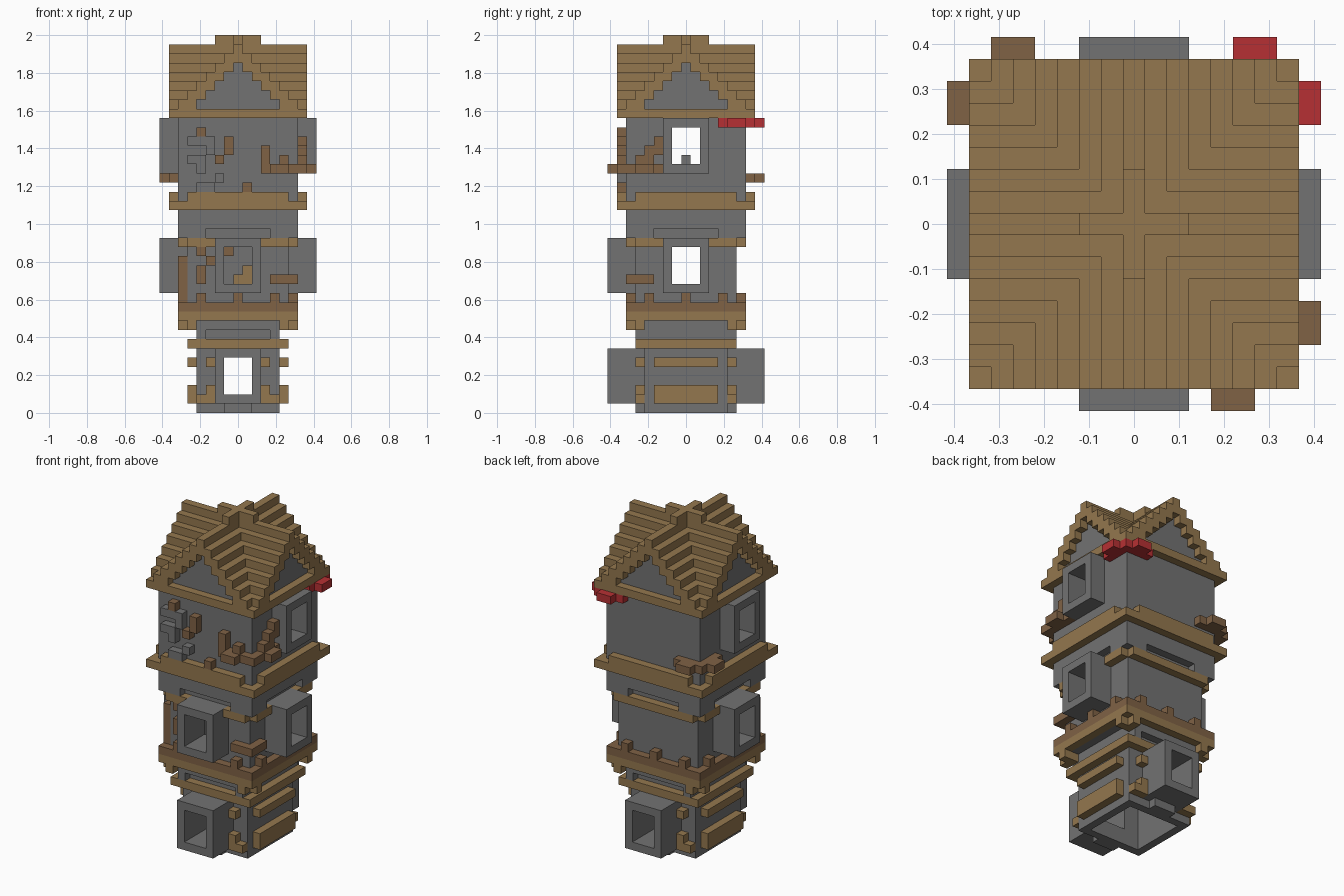
import bpy, bmesh
from mathutils import Vector

if "Cube" in bpy.data.objects:
    bpy.data.objects.remove(bpy.data.objects["Cube"])

U = 2 / 41          # edge of one building block
cells = {}          # block position -> part name
PARTS = {"stone_walls": "stone", "window_frames": "stone", "loose_stones": "stone",
         "gable_walls": "stone", "timber_beams": "timber", "roof": "timber",
         "indoor_stairs": "timber", "battlement": "bark", "branches": "bark",
         "red_awning": "red"}
COLOURS = {"stone": (0.17, 0.17, 0.17), "timber": (0.295, 0.185, 0.077),
           "bark": (0.215, 0.122, 0.06), "red": (0.47, 0.03, 0.033)}
FRONT, RIGHT, BACK, LEFT = range(4)
ALL = (FRONT, RIGHT, BACK, LEFT)


def box(part, x0, x1, y0, y1, z0, z1):
    """Fill a block range, ends included; no part means carve."""
    for x in range(x0, x1 + 1):
        for y in range(y0, y1 + 1):
            for z in range(z0, z1 + 1):
                if part:
                    cells[x, y, z] = part
                else:
                    cells.pop((x, y, z), None)


def side(part, sides, t0, t1, d0, d1, z0, z1):
    """Box placed on walls: t runs along the wall, d outward."""
    for s in sides:
        if s == FRONT:
            box(part, t0, t1, -d1, -d0, z0, z1)
        elif s == BACK:
            box(part, t0, t1, d0, d1, z0, z1)
        elif s == RIGHT:
            box(part, d0, d1, t0, t1, z0, z1)
        else:
            box(part, -d1, -d0, t0, t1, z0, z1)


def pair(part, sides, t0, t1, *rest):
    side(part, sides, t0, t1, *rest)
    side(part, sides, -t1, -t0, *rest)


def storey(r, z0, z1):
    box("stone_walls", -r, r, -r, r, z0, z1)


def corner_branch(part, sx, sy, z, near, a, b):
    """L-shaped ledge wrapped round a tower corner."""
    for k in range(near, 8):
        cells[sx * k, sy * 7, z] = part
        cells[sx * 7, sy * k, z] = part
    for k in range(a, b + 1):
        cells[sx * k, sy * 8, z] = part
        cells[sx * 8, sy * k, z] = part


def scatter(part, sides, d, spots):
    for t, z in spots:
        side(part, sides, t, t, d, d, z, z)


# Three hollow storeys, each wider than the one below
storey(4, 0, 9)
storey(5, 10, 19)
storey(6, 20, 31)
box(None, -3, 3, -3, 3, 0, 9)
box(None, -4, 4, -4, 4, 11, 19)
box(None, -5, 5, -5, 5, 22, 31)

# Stone steps and slotted ledges under the overhangs
side("stone_walls", (FRONT, BACK), -1, 1, 5, 5, 0, 0)
pair("stone_walls", (FRONT, BACK), 4, 4, 5, 5, 8, 8)
side("stone_walls", (FRONT, BACK), -4, 4, 5, 5, 9, 9)
pair("stone_walls", ALL, 4, 6, 6, 6, 19, 19)

# Projecting door and window tunnels
for sides, wall, z in (((FRONT, BACK), 5, 1), ((FRONT, RIGHT, LEFT), 6, 13),
                       ((RIGHT, LEFT), 7, 26)):
    side("window_frames", sides, -2, 2, wall, 8, z, z + 5)
    side(None, sides, -1, 1, wall - 1, 8, z + 1, z + 4)

# Ground floor timber
for z0, z1 in ((1, 2), (5, 5)):
    side("timber_beams", (RIGHT, LEFT), -3, 3, 5, 5, z0, z1)
    pair("timber_beams", (FRONT, BACK), 3, 3, 5, 5, z0, z1)
pair("timber_beams", (FRONT, BACK), 4, 4, 5, 5, 1, 1)
side("timber_beams", ALL, -5, 5, 5, 5, 7, 7)

# Middle floor timber and battlement
pair("timber_beams", ALL, 5, 5, 5, 6, 9, 9)
side("timber_beams", ALL, -6, 6, 6, 6, 10, 10)
side("battlement", ALL, -6, 6, 6, 6, 11, 11)
scatter("battlement", ALL, 6, ((-4, 12), (0, 12), (4, 12)))
for s in ALL:
    for t in range(-5, 6):
        x, y = ((t, -6), (6, t), (t, 6), (-6, t))[s]
        cells.setdefault((x, y, 18), "timber_beams")

# Upper floor timber
side("timber_beams", ALL, -7, 7, 7, 7, 22, 22)
side("timber_beams", ALL, -5, 5, 7, 7, 23, 23)

# Cross-gabled stepped roof with a ridge cap
for x in range(-7, 8):
    for y in range(-7, 8):
        near = min(abs(x), abs(y))
        rim = max(abs(x), abs(y)) == 7
        low, top = max(32, 38 - near), 40 - near
        if rim:
            cells[x, y, 32] = "roof"
        else:
            box("gable_walls", x, x, y, y, 32, low)
        box("roof", x, x, y, y, low, top - 1)
box("roof", -2, 2, 0, 0, 40, 40)
box("roof", 0, 0, -2, 2, 40, 40)

# Red awning and branch ledges on the top storey corners
corner_branch("red_awning", 1, 1, 31, 4, 5, 6)
corner_branch("branches", -1, 1, 25, 4, 5, 6)
corner_branch("branches", 1, -1, 26, 3, 4, 5)
scatter("branches", (RIGHT,), 7, ((-5, 27), (-4, 27), (-4, 28), (-3, 28), (-3, 29)))
scatter("branches", (FRONT,), 7, ((3, 27), (3, 28), (5, 27), (-4, 30), (-1, 28),
                                  (-1, 29), (-2, 27), (1, 24)))
scatter("loose_stones", (FRONT,), 7, ((-5, 29), (-4, 29), (-3, 29), (-3, 28), (-5, 27),
                                      (-4, 27), (-4, 26), (-2, 25), (-4, 24), (-3, 24)))

# Branches on the middle storey
box("branches", -6, -6, -5, -5, 12, 16)
scatter("branches", (FRONT,), 6, ((-4, 17), (-3, 16), (-4, 15), (-4, 14), (4, 14),
                                  (5, 14), (6, 14)))
scatter("branches", (RIGHT,), 6, ((-5, 14), (-4, 14)))

# Indoor pieces seen through the openings
box("indoor_stairs", 0, 0, 3, 4, 14, 14)
box("indoor_stairs", 1, 1, 3, 4, 14, 15)
cells[-1, 4, 17] = "branches"
box("loose_stones", 0, 0, 0, 0, 22, 27)

# Materials
materials = {}
for name, rgb in COLOURS.items():
    m = bpy.data.materials.new(name)
    m.use_nodes = True
    m.diffuse_color = (*rgb, 1)
    shader = m.node_tree.nodes["Principled BSDF"]
    shader.inputs["Base Color"].default_value = (*rgb, 1)
    shader.inputs["Roughness"].default_value = 0.9
    materials[name] = m


def skin(part):
    """Mesh the exposed block faces of one part and merge flat areas."""
    bm = bmesh.new()
    verts = {}

    def corner(p):
        key = tuple(round(c * 2) for c in p)
        if key not in verts:
            verts[key] = bm.verts.new(p * U)
        return verts[key]

    for pos, owner in cells.items():
        if owner != part:
            continue
        centre = Vector(pos) + Vector((0, 0, 0.5))
        for axis in range(3):
            for sign in (-1, 1):
                n = Vector((0, 0, 0))
                n[axis] = sign
                if tuple(int(c) for c in Vector(pos) + n) in cells:
                    continue
                a = Vector((0, 0, 0))
                a[(axis + 1) % 3] = 0.5
                b = n.cross(a)
                mid = centre + n / 2
                bm.faces.new([corner(mid + o) for o in (-a - b, a - b, a + b, b - a)])
    bmesh.ops.dissolve_limit(bm, angle_limit=0.01, verts=bm.verts, edges=bm.edges)
    mesh = bpy.data.meshes.new(part)
    bm.to_mesh(mesh)
    bm.free()
    mesh.materials.append(materials[PARTS[part]])
    bpy.context.collection.objects.link(bpy.data.objects.new(part, mesh))


for part in PARTS:
    skin(part)
